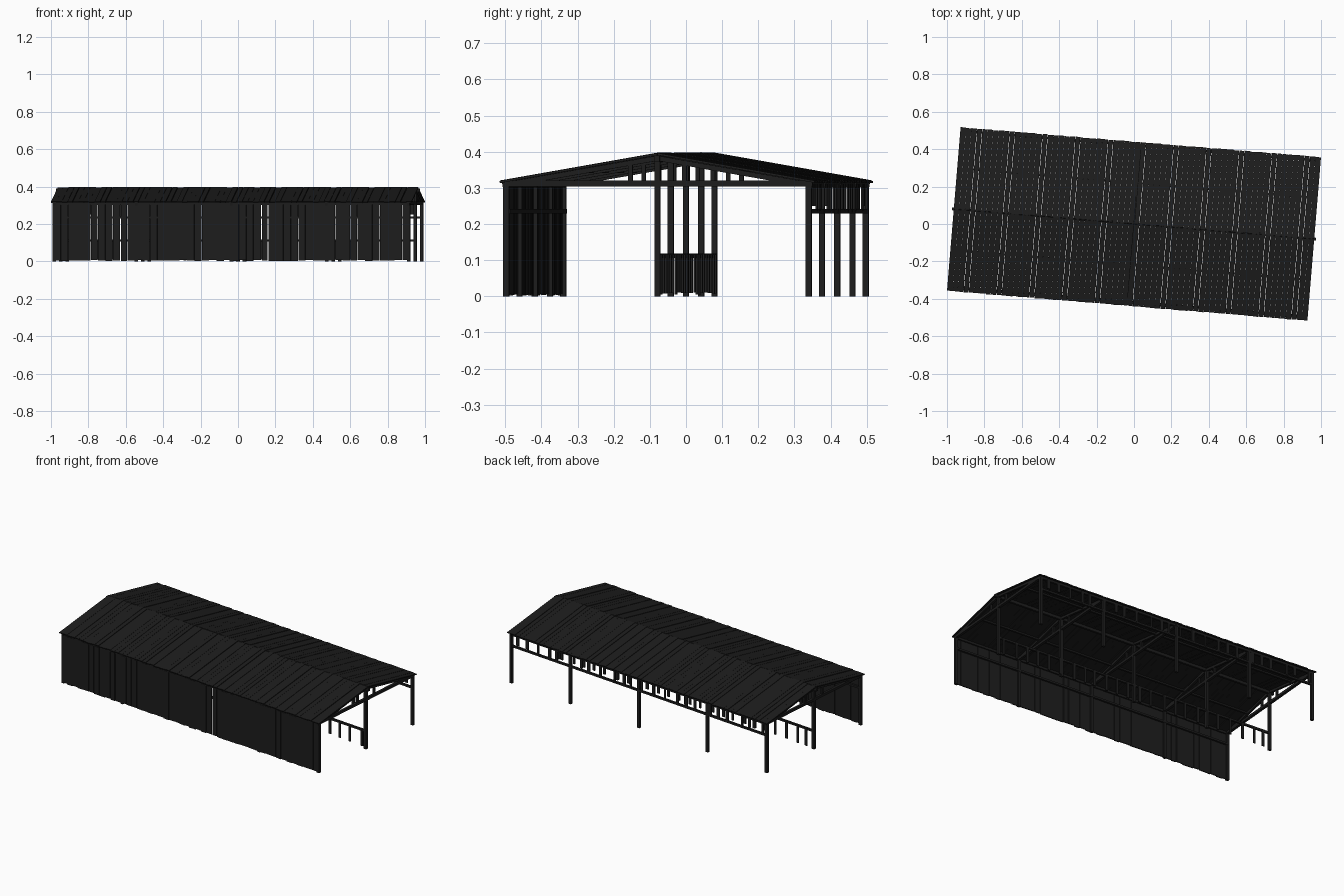
import bpy, bmesh, math, random
from mathutils import Matrix, Vector

if "Cube" in bpy.data.objects:
    bpy.data.objects.remove(bpy.data.objects["Cube"])

random.seed(4)
TURN = Matrix.Rotation(math.radians(-4.75), 4, 'Z')   # barn sits slightly turned
mat = bpy.data.materials.new("dark_wood")
mat.diffuse_color = (0.012, 0.012, 0.012, 1)
mat.use_nodes = True
mat.node_tree.nodes["Principled BSDF"].inputs["Base Color"].default_value = mat.diffuse_color

HALF_L, HALF_W = 0.967, 0.438
RIDGE_Z, EAVE_Z = 0.398, 0.321
SLOPE = (RIDGE_Z - EAVE_Z) / HALF_W
PITCH = math.atan(SLOPE)
FRAMES = (-0.95, -0.51, 0.0, 0.51, 0.95)
WALL_V = 0.42


def box(bm, c, s, rot=None):
    m = Matrix.Translation(c) @ (rot or Matrix()) @ Matrix.Diagonal((*s, 1))
    bmesh.ops.create_cube(bm, size=1, matrix=m)


def beam(bm, a, b, w, h):
    # box running from a to b in the plane of a frame or along the barn
    a, b = Vector(a), Vector(b)
    d = b - a
    rot = d.to_track_quat('X', 'Z').to_matrix().to_4x4()
    box(bm, (a + b) / 2, (d.length, w, h), rot)


def finish(bm, name):
    me = bpy.data.meshes.new(name)
    bm.transform(TURN)
    bm.to_mesh(me)
    bm.free()
    me.materials.append(mat)
    ob = bpy.data.objects.new(name, me)
    bpy.context.collection.objects.link(ob)


# roof planks running down each slope
for side, name in ((-1, "front_roof_planks"), (1, "back_roof_planks")):
    bm = bmesh.new()
    n = 66
    w = 2 * HALF_L / n
    length = HALF_W / math.cos(PITCH)
    for i in range(n):
        gap = 0.004 if i % 6 == 3 else 0.0004
        u = -HALF_L + (i + 0.5) * w
        z = (RIDGE_Z + EAVE_Z) / 2 - 0.004 + random.uniform(-0.0015, 0.0015)
        rot = Matrix.Rotation(-side * PITCH, 4, 'X')
        box(bm, (u, side * HALF_W / 2, z),
            (w - gap, length + random.uniform(-0.003, 0.003), 0.006), rot)
    finish(bm, name)

# posts of the two long sides and the middle row
for v, top, name in ((-WALL_V, 0.315, "front_posts"), (WALL_V, 0.315, "back_posts"),
                     (0, 0.385, "middle_posts")):
    bm = bmesh.new()
    for u in FRAMES:
        box(bm, (u, v, top / 2), (0.018, 0.016, top))
    finish(bm, name)

# roof trusses: tie beam, rafters, short struts
bm = bmesh.new()
for u in FRAMES:
    beam(bm, (u, -WALL_V - 0.008, 0.312), (u, WALL_V + 0.008, 0.312), 0.016, 0.016)
    for s in (-1, 1):
        beam(bm, (u, s * 0.43, EAVE_Z - 0.014), (u, 0, RIDGE_Z - 0.016), 0.014, 0.014)
        beam(bm, (u, s * 0.075, 0.312), (u, s * 0.075, 0.372), 0.012, 0.012)
finish(bm, "roof_trusses")

# ridge beam, wall plates and purlins
bm = bmesh.new()
beam(bm, (-0.977, 0, 0.380), (0.977, 0, 0.380), 0.014, 0.018)
for s in (-1, 1):
    beam(bm, (-0.955, s * WALL_V, 0.308), (0.955, s * WALL_V, 0.308), 0.013, 0.014)
    v = 0.22
    beam(bm, (-0.955, s * v, RIDGE_Z - v * SLOPE - 0.013),
         (0.955, s * v, RIDGE_Z - v * SLOPE - 0.013), 0.012, 0.01)
finish(bm, "long_beams")

# boarded front wall with a few open joints
bm = bmesh.new()
n = 48
w = 1.91 / n
for i in range(n):
    gap = 0.009 if i in (9, 28) else 0.004 if i % 7 == 5 else 0.0006
    lo, hi = random.uniform(0.002, 0.007), random.uniform(0.303, 0.310)
    box(bm, (-0.955 + (i + 0.5) * w, -WALL_V - 0.005 + random.uniform(-0.001, 0.001), (lo + hi) / 2),
        (w - gap, 0.006, hi - lo))
finish(bm, "front_wall_planks")

# rails: inside the front wall, high on the back side, low along the middle
bm = bmesh.new()
for v, z in ((-WALL_V + 0.004, 0.235), (WALL_V, 0.235), (0, 0.112)):
    beam(bm, (-0.95, v, z), (0.95, v, z), 0.012, 0.012)
finish(bm, "side_rails")

# short boards under the back eave
bm = bmesh.new()
for i in range(24):
    u = -0.91 + i * 0.079 + random.uniform(-0.02, 0.02)
    lo = random.choice((0.232, 0.236, 0.24, 0.25))
    box(bm, (u, WALL_V + 0.005, (lo + 0.31) / 2), (random.uniform(0.01, 0.024), 0.006, 0.31 - lo))
finish(bm, "back_eave_boards")

# low slatted partition down the middle
bm = bmesh.new()
for i in range(24):
    u = -0.91 + i * 0.079 + random.uniform(-0.012, 0.012)
    lo = random.uniform(0.004, 0.012)
    box(bm, (u, 0.007, (lo + 0.116) / 2), (random.uniform(0.012, 0.02), 0.006, 0.116 - lo))
finish(bm, "partition_slats")
